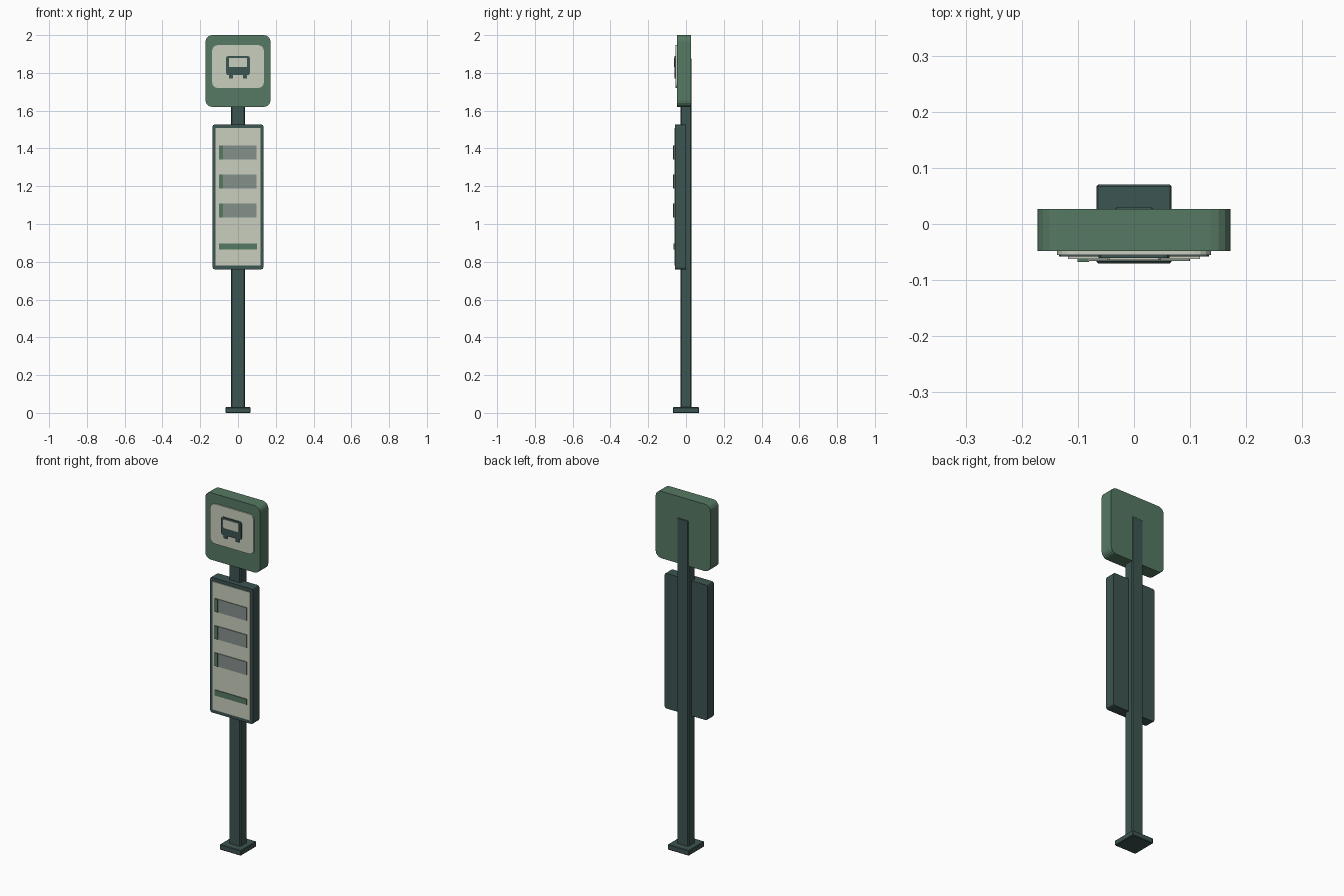
import bpy
import bmesh

old = bpy.data.objects.get("Cube")
if old:
    bpy.data.objects.remove(old, do_unlink=True)


def material(name, rgb):
    m = bpy.data.materials.new(name)
    m.use_nodes = True
    color = (*rgb, 1)
    m.diffuse_color = color
    bsdf = m.node_tree.nodes["Principled BSDF"]
    bsdf.inputs["Base Color"].default_value = color
    bsdf.inputs["Roughness"].default_value = 0.7
    return m


GREEN = material("sign green", (0.092, 0.19, 0.125))
DARK = material("dark slate green", (0.046, 0.09, 0.083))
CREAM = material("cream", (0.58, 0.62, 0.51))
GREY = material("timetable grey", (0.235, 0.285, 0.26))


def box(name, mat, x, y, z, radius=0.0, segments=1, axis=None):
    """Box from (min, max) ranges; bevels edges along one axis, or all edges."""
    bm = bmesh.new()
    bmesh.ops.create_cube(bm, size=1)
    for v in bm.verts:
        for i, (lo, hi) in enumerate((x, y, z)):
            v.co[i] = hi if v.co[i] > 0 else lo
    if radius:
        edges = list(bm.edges)
        if axis is not None:
            edges = [e for e in edges
                     if abs(e.verts[0].co[axis] - e.verts[1].co[axis]) > 1e-6]
        bmesh.ops.bevel(bm, geom=edges, offset=radius, segments=segments,
                        profile=0.5, affect='EDGES')
    bmesh.ops.recalc_face_normals(bm, faces=bm.faces)
    mesh = bpy.data.meshes.new(name)
    bm.to_mesh(mesh)
    bm.free()
    mesh.materials.append(mat)
    obj = bpy.data.objects.new(name, mesh)
    bpy.context.collection.objects.link(obj)
    return obj


def both(half):
    return (-half, half)


# Foot and post
box("base_plate", DARK, both(0.067), both(0.07), (0, 0.03), 0.003)
box("post", DARK, both(0.036), both(0.03), (0.025, 1.88), 0.005)

# Sign head with its pale face
box("sign_board", GREEN, both(0.172), (-0.048, 0.027), (1.62, 2.0), 0.035, 4, axis=1)
box("sign_face", CREAM, both(0.137), (-0.055, -0.047), (1.72, 1.947), 0.03, 4, axis=1)

# Bus symbol
box("bus_body", DARK, both(0.063), (-0.061, -0.054), (1.788, 1.889), 0.01, 2, axis=1)
box("bus_window", CREAM, both(0.048), (-0.064, -0.06), (1.83, 1.88), 0.004, 1, axis=1)
for side, s in (("right", -1), ("left", 1)):
    box("bus_wheel_" + side, DARK, (s * 0.037 - 0.011, s * 0.037 + 0.011),
        (-0.061, -0.054), (1.771, 1.79))

# Timetable case
box("timetable_case", DARK, both(0.134), (-0.058, 0), (0.76, 1.527), 0.01, 2, axis=1)
box("timetable_sheet", CREAM, both(0.118), (-0.062, -0.057), (0.78, 1.507))

# Timetable rows, each with a coloured tab
for i in range(3):
    z = 1.379 - i * 0.154
    rows = (z - 0.037, z + 0.037)
    box(f"timetable_row_{i + 1}", GREY, (-0.082, 0.099), (-0.066, -0.061), rows)
    box(f"row_tab_{i + 1}", GREEN, (-0.101, -0.08), (-0.068, -0.061), rows)
box("footer_bar", GREEN, both(0.1), (-0.066, -0.061), (0.865, 0.897))
